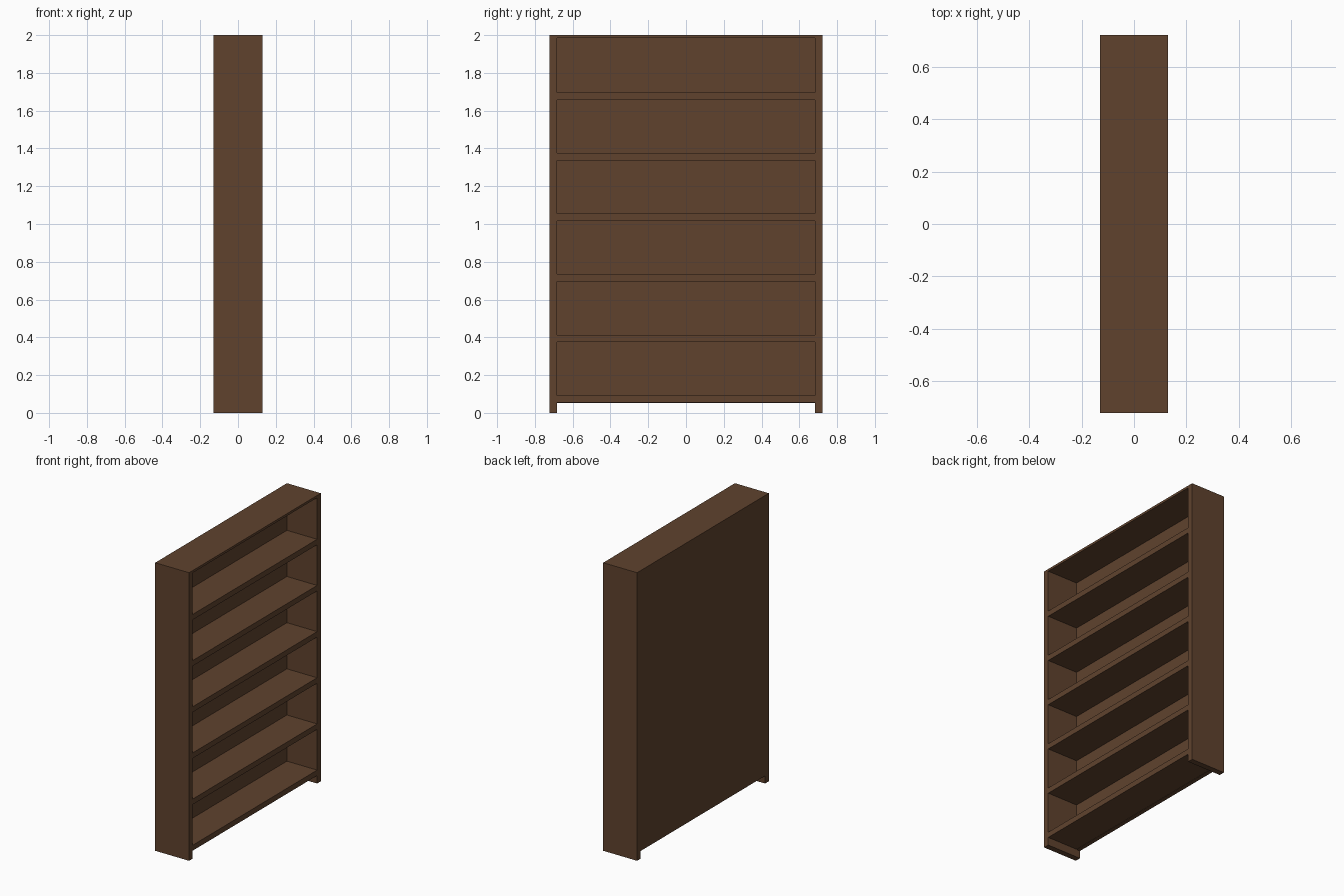
import bpy

if "Cube" in bpy.data.objects:
    bpy.data.objects.remove(bpy.data.objects["Cube"])

# Single dark wood colour
wood = bpy.data.materials.new("dark_brown_wood")
wood.diffuse_color = (0.115, 0.055, 0.027, 1.0)
wood.use_nodes = True
wood.node_tree.nodes["Principled BSDF"].inputs["Base Color"].default_value = wood.diffuse_color


def box(name, x0, x1, y0, y1, z0, z1):
    """Axis-aligned board between two corners."""
    bpy.ops.mesh.primitive_cube_add(size=1)
    ob = bpy.context.object
    ob.name = name
    for v in ob.data.vertices:
        v.co.x = x1 if v.co.x > 0 else x0
        v.co.y = y1 if v.co.y > 0 else y0
        v.co.z = z1 if v.co.z > 0 else z0
    ob.data.materials.append(wood)
    return ob


D, W, H = 0.13, 0.7225, 2.0      # half depth, half width, height
T = 0.04                         # board thickness
BACK = 0.028                     # back panel thickness
IN = W - T                       # inner face of the sides

# Side panels, reaching the floor
box("left_side", -D, D, -W, -IN, 0, H)
box("right_side", -D, D, IN, W, 0, H)

# Back panel, clear of the floor
box("back_panel", -D, -D + BACK, -IN, IN, 0.053, H)

# Bottom board and five shelves, evenly spaced
for i in range(6):
    z = 0.055 + 0.3205 * i
    name = "bottom_board" if i == 0 else f"shelf_{i}"
    box(name, -D + BACK, D, -IN, IN, z, z + 0.038)

# Thin top board
box("top_board", -D + BACK, D, -IN, IN, 1.984, H)
